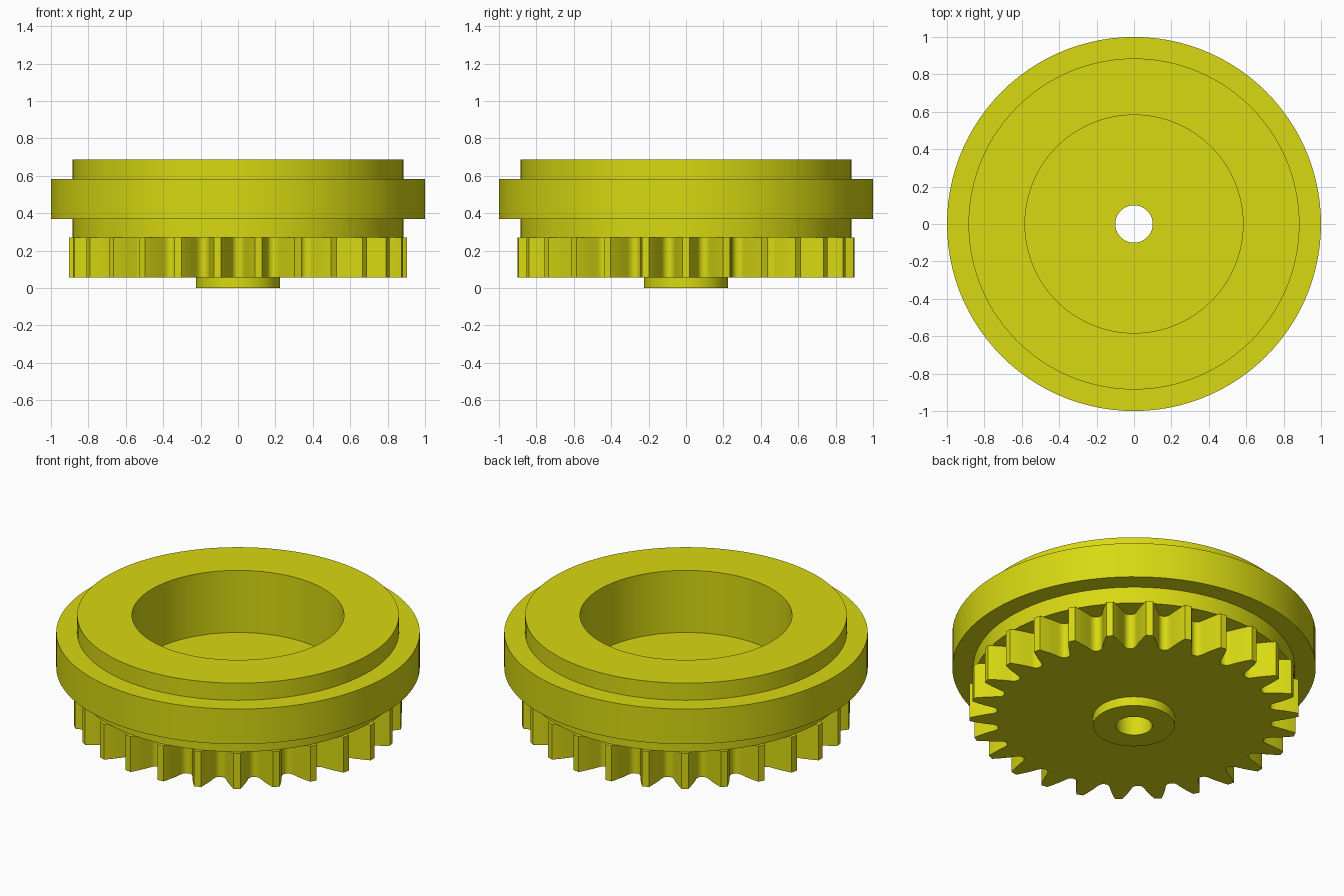
import bpy, bmesh, math

if "Cube" in bpy.data.objects:
    bpy.data.objects.remove(bpy.data.objects["Cube"])

TEETH = 26
SEG = 104                      # divisions of the turned parts (4 per tooth)
PITCH = 2 * math.pi / TEETH
GEAR_LOW, GEAR_TOP = 0.055, 0.27
RING_R, HUB_R, BORE_R, POCKET_R, FLOOR_Z = 0.885, 0.225, 0.10, 0.583, 0.31

yellow = bpy.data.materials.new("olive yellow")
yellow.diffuse_color = (0.69, 0.69, 0.006, 1)
yellow.use_nodes = True
yellow.node_tree.nodes["Principled BSDF"].inputs["Base Color"].default_value = yellow.diffuse_color


def finish(name, bm):
    """Turn a bmesh into a named, coloured, smooth-shaded object."""
    mesh = bpy.data.meshes.new(name)
    bm.to_mesh(mesh)
    bm.free()
    mesh.materials.append(yellow)
    ob = bpy.data.objects.new(name, mesh)
    bpy.context.collection.objects.link(ob)
    bpy.ops.object.select_all(action='DESELECT')
    bpy.context.view_layer.objects.active = ob
    ob.select_set(True)
    bpy.ops.object.shade_smooth_by_angle(angle=math.radians(30))
    return ob


def lathe(name, profile):
    """Revolve (radius, z) points, listed so that the outside is on the left."""
    bm = bmesh.new()
    rows = [[bm.verts.new((r * math.cos(a), r * math.sin(a), z)) for r, z in profile]
            for a in (2 * math.pi * i / SEG for i in range(SEG))]
    for i in range(SEG):
        p, q = rows[i], rows[(i + 1) % SEG]
        for j in range(len(profile) - 1):
            bm.faces.new((p[j], q[j], q[j + 1], p[j + 1]))
    return finish(name, bm)


# Flanged ring with the round pocket and its floor
lathe("flanged_ring", [
    (RING_R, GEAR_TOP), (RING_R, 0.37), (1.0, 0.37), (1.0, 0.583), (RING_R, 0.583),
    (RING_R, 0.687), (POCKET_R, 0.687), (POCKET_R, FLOOR_Z), (BORE_R, FLOOR_Z)])

# Small hub with the through bore
lathe("hub", [(BORE_R, FLOOR_Z), (BORE_R, 0), (HUB_R, 0), (HUB_R, GEAR_LOW)])

# Gear: one tooth flank as (radius, half width), root to tip
flank = [(0.758, 0.078), (0.767, 0.067), (0.785, 0.060), (0.82, 0.051),
         (0.855, 0.039), (RING_R, 0.028), (0.905, 0.019)]
half = [(r, math.asin(w / r)) for r, w in flank]
tooth = [(0.755, -PITCH / 2)] + [(r, -a) for r, a in half] + [(r, a) for r, a in reversed(half)]
N = len(tooth)
LEFT, RIGHT = 6, 9             # outline points lying on the ring radius

bm = bmesh.new()


def vert(r, a, z):
    return bm.verts.new((r * math.cos(a), r * math.sin(a), z))


polar = [(r, a + k * PITCH) for k in range(TEETH) for r, a in tooth]
low = [vert(r, a, GEAR_LOW) for r, a in polar]
top = [vert(r, a, GEAR_TOP) for r, a in polar]
T = len(polar)
inner = [vert(HUB_R, (i / 4 - 0.5) * PITCH, GEAR_LOW) for i in range(4 * TEETH)]

for i in range(T):             # tooth walls
    j = (i + 1) % T
    bm.faces.new((low[i], low[j], top[j], top[i]))

for k in range(TEETH):
    s = k * N
    # underside sector from the hub out to the tooth
    arc = [inner[(4 * k + i) % len(inner)] for i in range(5)]
    rim = [low[(s + i) % T] for i in range(N + 1)]
    bm.faces.new(arc + rim[::-1])
    # tooth tip that sticks out past the ring
    bm.faces.new([top[s + i] for i in range(LEFT, RIGHT + 1)])
    # ring underside seen through the gap between two teeth
    gap = [top[(s + i) % T] for i in range(RIGHT, N + LEFT + 1)]
    a0 = polar[s + RIGHT][1]
    a1 = polar[(s + N + LEFT) % T][1] + (2 * math.pi if k == TEETH - 1 else 0)
    edge = [vert(RING_R, a0 + (a1 - a0) * t / 4, GEAR_TOP) for t in (3, 2, 1)]
    bm.faces.new(gap + edge)
bm.normal_update()
for f in bm.faces:             # underside faces look down
    if abs(f.normal.z) > 0.9:
        is_tip = len(f.verts) == 4
        if (f.normal.z > 0) != is_tip:
            f.normal_flip()
finish("gear", bm)
